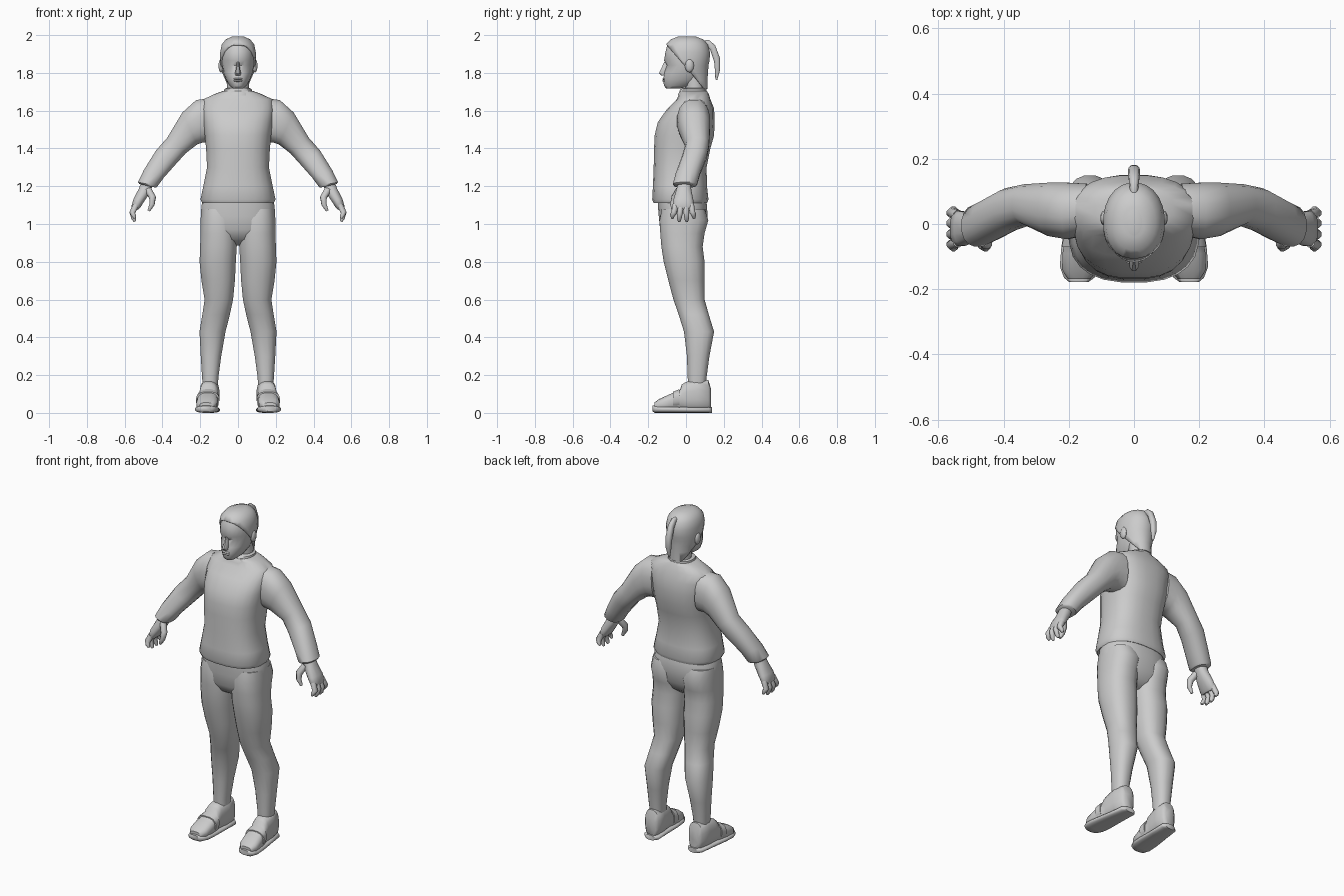
import bpy, bmesh, math
from mathutils import Vector as V

cube = bpy.data.objects.get("Cube")
if cube:
    bpy.data.objects.remove(cube)

grey = bpy.data.materials.new("plain grey")
grey.use_nodes = True
GREY = (0.6, 0.6, 0.6, 1)
grey.diffuse_color = GREY
grey.node_tree.nodes["Principled BSDF"].inputs["Base Color"].default_value = GREY


def finish(name, bm, angle=50):
    """Turn a bmesh into a smooth shaded object."""
    bmesh.ops.recalc_face_normals(bm, faces=bm.faces)
    mesh = bpy.data.meshes.new(name)
    bm.to_mesh(mesh)
    bm.free()
    mesh.materials.append(grey)
    obj = bpy.data.objects.new(name, mesh)
    bpy.context.collection.objects.link(obj)
    bpy.ops.object.select_all(action='DESELECT')
    obj.select_set(True)
    bpy.context.view_layer.objects.active = obj
    bpy.ops.object.shade_smooth_by_angle(angle=math.radians(angle))
    return obj


def loft(rings, sides=16, power=0.85):
    """Skin rounded rings, each given as centre and two half axes."""
    bm = bmesh.new()
    rows = []
    for c, a, b in rings:
        row = []
        for i in range(sides):
            t = math.tau * (i + 0.5) / sides
            u, w = math.cos(t), math.sin(t)
            u = math.copysign(abs(u) ** power, u)
            w = math.copysign(abs(w) ** power, w)
            row.append(bm.verts.new(V(c) + V(a) * u + V(b) * w))
        rows.append(row)
    for lo, hi in zip(rows, rows[1:]):
        for i in range(sides):
            j = (i + 1) % sides
            bm.faces.new((lo[i], lo[j], hi[j], hi[i]))
    bm.faces.new(rows[0])
    bm.faces.new(rows[-1])
    return bm


def flat(z, x0, x1, y0, y1):
    """Horizontal ring from its extents."""
    return ((x0 + x1) / 2, (y0 + y1) / 2, z), ((x1 - x0) / 2, 0, 0), (0, (y1 - y0) / 2, 0)


def level(table, grow=0):
    return [flat(z, -w - grow, w + grow, a - grow, b + grow) for z, w, a, b in table]


def tilted(outer, inner, y, ry):
    """Ring across a limb, from an outer and an inner (x, z) point."""
    o, i = V((outer[0], y, outer[1])), V((inner[0], y, inner[1]))
    return (o + i) / 2, (o - i) / 2, (0, ry, 0)


def pair(name, build):
    """Make a left part and its mirrored right part."""
    for side, s in (("left", 1), ("right", -1)):
        bm = build()
        for v in bm.verts:
            v.co.x *= s
        finish(side + "_" + name, bm)


def tube(points, radii):
    """Round digit along a path, flattened ends."""
    pts = [V(p) for p in points]
    rings = []
    for k, (p, r) in enumerate(zip(pts, radii)):
        d = pts[min(k + 1, len(pts) - 1)] - pts[max(k - 1, 0)]
        a = d.cross(V((0, 1, 0))).normalized()
        rings.append((p, a * r, d.cross(a).normalized() * r))
    return loft(rings, 8, 1)


def blob(c, size):
    bm = bmesh.new()
    bmesh.ops.create_uvsphere(bm, u_segments=10, v_segments=6, radius=1)
    for v in bm.verts:
        v.co = V(c) + v.co * V(size)
    return bm


# Sweater body and collar
finish("sweater_body", loft(level([
    (1.11, .19, -.172, .112), (1.13, .2, -.18, .12), (1.2, .185, -.176, .112),
    (1.3, .165, -.172, .11), (1.4, .17, -.17, .13), (1.47, .177, -.167, .15),
    (1.54, .185, -.15, .152), (1.61, .193, -.1, .15), (1.66, .185, -.05, .13),
    (1.69, .12, -.035, .12), (1.705, .078, -.035, .11)]), 24, 0.8))
finish("sweater_collar", loft(level([
    (1.68, .08, -.045, .11), (1.715, .073, -.03, .108), (1.72, .06, -.015, .1)]), 20))

# Sleeves with cuffs
pair("sleeve", lambda: loft([
    tilted((.15, 1.668), (.14, 1.43), .045, .08), tilted((.222, 1.658), (.185, 1.43), .04, .088),
    tilted((.295, 1.592), (.215, 1.42), .045, .083), tilted((.375, 1.458), (.275, 1.375), .06, .063),
    tilted((.435, 1.39), (.325, 1.32), .045, .066), tilted((.5, 1.285), (.392, 1.245), .01, .065),
    tilted((.53, 1.222), (.425, 1.2), -.005, .065), tilted((.523, 1.212), (.434, 1.192), -.005, .058)]))

# Trousers
finish("trouser_hips", loft(level([
    (1.15, .175, -.15, .1), (1.1, .195, -.15, .112), (1.04, .198, -.145, .115),
    (.97, .195, -.138, .1), (.92, .15, -.11, .075), (.885, .07, -.05, .03)]), 24))
pair("trouser_leg", lambda: loft([flat(*r) for r in [
    (1.08, .01, .195, -.13, .1), (1.02, .005, .2, -.142, .12), (.95, .003, .2, -.138, .1),
    (.88, .005, .202, -.132, .09), (.8, .01, .205, -.12, .1), (.7, .015, .195, -.095, .1),
    (.6, .025, .178, -.068, .1), (.52, .042, .19, -.04, .122), (.43, .065, .205, -.012, .15),
    (.3, .088, .198, .004, .125), (.19, .103, .191, .008, .11), (.15, .105, .188, .01, .105)]]))

# Shoes: upper, strap and sole
def shoe_part(rows, grow=0):
    rings = []
    for y, w, z0, z1 in rows:
        x = .155 - .08 * y
        rings.append(((x, y, (z0 + z1) / 2), (w + grow, 0, 0), (0, 0, (z1 - z0) / 2 + grow)))
    return loft(rings, 16, 0.75)

pair("shoe_upper", lambda: shoe_part([
    (.132, .03, .02, .13), (.118, .045, .01, .175), (.06, .053, .01, .178), (0, .05, .01, .165),
    (-.022, .05, .01, .152), (-.032, .052, .01, .122), (-.09, .058, .01, .098),
    (-.14, .055, .01, .075), (-.168, .035, .015, .055)]))
pair("shoe_strap", lambda: shoe_part([
    (-.035, .052, .03, .12), (-.07, .056, .03, .106)], .006))
pair("shoe_sole", lambda: shoe_part([
    (.138, .03, 0, .03), (.12, .05, 0, .032), (.03, .055, 0, .032), (-.07, .063, 0, .035),
    (-.13, .063, 0, .038), (-.165, .047, 0, .04), (-.178, .03, .008, .038)]))

# Hands: palm, fingers and thumb
pair("palm", lambda: loft([
    tilted((.508, 1.235), (.448, 1.21), -.008, .032), tilted((.527, 1.185), (.465, 1.165), -.012, .042),
    tilted((.553, 1.135), (.495, 1.12), -.014, .054), tilted((.565, 1.095), (.518, 1.085), -.014, .056),
    tilted((.56, 1.08), (.53, 1.075), -.014, .05)], 12))
for name, y, tip, drop in [("index", -.055, -.072, 1.03), ("middle", -.027, -.036, 1.013),
                           ("ring", 0, .004, 1.013), ("little", .027, .042, 1.03)]:
    pair(name + "_finger", lambda: tube(
        [(.54, y, 1.1), (.56, (y + tip) / 2, 1.06), (.552, tip, drop + .015), (.545, tip, drop)],
        [.017, .016, .013, .007]))
pair("thumb", lambda: tube(
    [(.475, -.035, 1.18), (.452, -.06, 1.14), (.455, -.07, 1.105), (.472, -.068, 1.07)],
    [.02, .019, .015, .008]))

# Head with eye sockets
skull = [(1.84, .085, -.113, .112), (1.865, .087, -.117, .118), (1.91, .087, -.11, .12),
         (1.95, .079, -.099, .108), (1.977, .058, -.073, .085), (1.992, .025, -.035, .045)]
jaw = [(1.718, .028, -.105, -.03), (1.732, .045, -.118, .04), (1.765, .064, -.12, .08),
       (1.8, .077, -.117, .1)]
head = loft(level(jaw + skull), 24, 0.95)
for v in head.verts:
    if abs(v.co.z - 1.84) < .01 and v.co.y < -.06 and abs(v.co.x) > .012:
        v.co.y += .012
finish("head", head)
finish("neck", loft(level([(1.67, .063, -.01, .1), (1.72, .06, -.005, .1), (1.79, .06, -.02, .1)]), 16, 1))
finish("nose", loft(level([(1.858, .007, -.117, -.09), (1.825, .011, -.131, -.09),
                           (1.798, .017, -.146, -.09), (1.785, .014, -.132, -.09)]), 8, 1))
for name, z in (("upper_lip", 1.768), ("lower_lip", 1.758)):
    finish(name, blob((0, -.114, z), (.025, .011, .006)))
pair("ear", lambda: blob((.09, .018, 1.838), (.014, .024, .036)))

# Hair cap, cut along the sloping hairline
hair = loft(level([(1.715, .064, -.09, .107), (1.77, .069, -.1, .107),
                   (1.81, .08, -.11, .11)] + skull, .008), 24, 0.95)
bmesh.ops.bisect_plane(hair, geom=hair.verts[:] + hair.edges[:] + hair.faces[:],
                       plane_co=(0, -.1, 1.945), plane_no=(0, 1.15, 1), clear_inner=True)
cap = finish("hair_cap", hair)
shell = cap.modifiers.new("thickness", 'SOLIDIFY')
shell.thickness = .012

# Ponytail
def tail_ring(outer, inner, w):
    o, i = V((0, *outer)), V((0, *inner))
    return (o + i) / 2, (o - i) / 2, (w, 0, 0)

finish("ponytail", loft([
    tail_ring((.09, 1.972), (.09, 1.93), .012), tail_ring((.12, 1.976), (.115, 1.935), .014),
    tail_ring((.155, 1.947), (.128, 1.92), .017), tail_ring((.18, 1.88), (.148, 1.86), .019),
    tail_ring((.182, 1.82), (.153, 1.81), .016), tail_ring((.165, 1.76), (.155, 1.765), .006)], 10))
